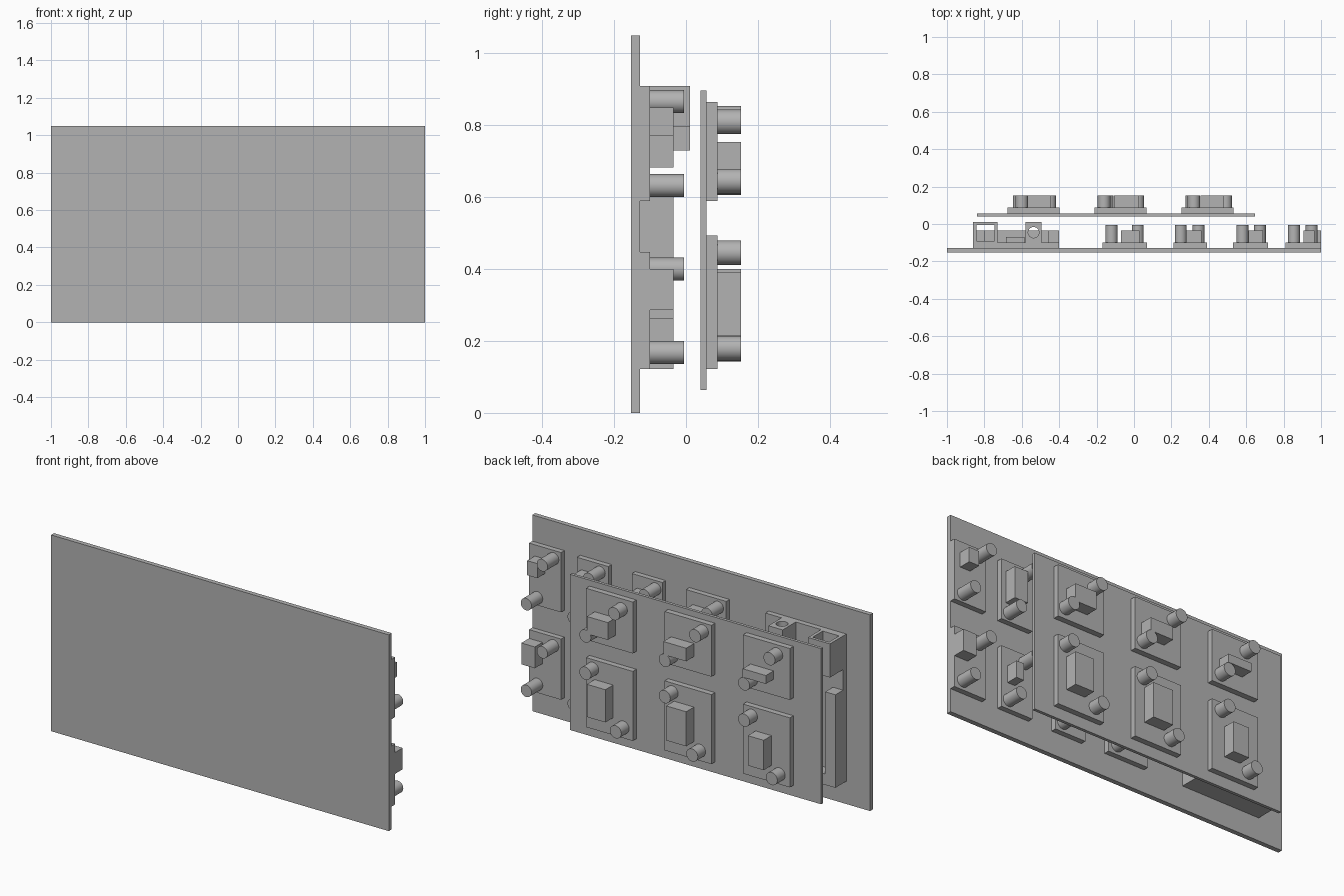
import bpy
import math

if "Cube" in bpy.data.objects:
    bpy.data.objects.remove(bpy.data.objects["Cube"], do_unlink=True)

grey = bpy.data.materials.new("plain_grey")
grey.use_nodes = True
grey.diffuse_color = (0.45, 0.45, 0.45, 1)
grey.node_tree.nodes["Principled BSDF"].inputs["Base Color"].default_value = grey.diffuse_color


def box(name, x, y, z):
    """Block between the given (low, high) limits on each axis."""
    bpy.ops.mesh.primitive_cube_add(size=1, location=[(a + b) / 2 for a, b in (x, y, z)])
    ob = bpy.context.object
    ob.name = name
    ob.scale = [b - a for a, b in (x, y, z)]
    bpy.ops.object.transform_apply(location=False, rotation=False, scale=True)
    ob.data.materials.append(grey)
    return ob


def peg(name, x, z, y, radius):
    """Round peg pointing backwards."""
    bpy.ops.mesh.primitive_cylinder_add(vertices=40, radius=radius, depth=y[1] - y[0],
                                        location=(x, sum(y) / 2, z),
                                        rotation=(math.pi / 2, 0, 0))
    ob = bpy.context.object
    ob.name = name
    ob.data.materials.append(grey)
    bpy.ops.object.shade_smooth_by_angle(angle=math.radians(30))


def cut(target, cutter):
    """Subtract the cutter, then discard it."""
    mod = target.modifiers.new("hole", 'BOOLEAN')
    mod.operation = 'DIFFERENCE'
    mod.solver = 'EXACT'
    mod.object = cutter
    bpy.context.view_layer.objects.active = target
    bpy.ops.object.modifier_apply(modifier=mod.name)
    bpy.data.objects.remove(cutter, do_unlink=True)


# Two upright plates
FRONT, PAD, LOW, HIGH = -0.128, -0.10, -0.035, -0.005
BACK, BACK_PAD, BACK_TOP = 0.057, 0.087, 0.153
box("main_plate", (-1, 1), (-0.153, FRONT), (0, 1.05))
box("rear_plate", (-0.84, 0.647), (0.041, BACK), (0.064, 0.897))

# Main plate modules: pad limits, peg positions, upper and lower block (x, z)
columns = [
    ((0.81, 1.0), (0.855, 0.95), ((0.905, 0.965), (0.772, 0.85)), ((0.92, 1.0), (0.286, 0.40))),
    ((0.53, 0.716), (0.58, 0.673), ((0.61, 0.69), (0.683, 0.85)), ((0.635, 0.68), (0.261, 0.35))),
    ((0.21, 0.39), (0.25, 0.345), ((0.28, 0.36), (0.69, 0.84)), ((0.28, 0.36), (0.27, 0.38))),
    ((-0.168, 0.07), (-0.12, 0.02), ((-0.07, 0.03), (0.69, 0.84)), ((-0.07, 0.03), (0.27, 0.38))),
]
rows = [("upper", (0.59, 0.91), (0.866, 0.632)), ("lower", (0.122, 0.447), (0.40, 0.168))]
for n, (pad_x, peg_x, *blocks) in enumerate(columns, 1):
    for (row, pad_z, peg_z), (bx, bz) in zip(rows, blocks):
        tag = f"{row}_{n}"
        box("pad_" + tag, pad_x, (FRONT, PAD), pad_z)
        box("block_" + tag, bx, (PAD, LOW), bz)
        for x, z in zip(peg_x, peg_z):
            peg("peg_" + tag, x, z, (PAD, HIGH), 0.032)

# Rear plate modules: pad left edge, block and peg places for both rows
rear = [
    (0.254, ((0.356, 0.48), (0.66, 0.753)), ((0.37, 0.48), (0.215, 0.39)),
     ((0.32, 0.81), (0.49, 0.645)), ((0.49, 0.446), (0.31, 0.18))),
    (-0.211, ((-0.108, 0.027), (0.67, 0.74)), ((-0.108, 0.01), (0.215, 0.40)),
     ((-0.16, 0.82), (0.02, 0.64)), ((0.02, 0.446), (-0.143, 0.177))),
    (-0.676, ((-0.58, -0.443), (0.675, 0.72)), ((-0.567, -0.473), (0.21, 0.37)),
     ((-0.60, 0.815), (-0.45, 0.64)), ((-0.45, 0.446), (-0.614, 0.177))),
]
for n, (x0, top_block, low_block, top_pegs, low_pegs) in enumerate(rear, 1):
    for row, pad_z, (bx, bz), pegs in (("upper", (0.59, 0.865), top_block, top_pegs),
                                       ("lower", (0.122, 0.494), low_block, low_pegs)):
        tag = f"{row}_{n}"
        box("rear_pad_" + tag, (x0, x0 + 0.277), (BACK, BACK_PAD), pad_z)
        box("rear_block_" + tag, bx, (BACK_PAD, BACK_TOP), bz)
        for x, z in pegs:
            peg("rear_peg_" + tag, x, z, (BACK_PAD, BACK_TOP), 0.034)

# Holder: base, open-topped tray walls and a small inner ledge
box("holder_base", (-0.86, -0.40), (FRONT, PAD), (0.122, 0.91))
box("holder_right_wall", (-0.86, -0.80), (PAD, LOW), (0.18, 0.62))
box("holder_left_wall", (-0.46, -0.40), (PAD, LOW), (0.18, 0.62))
box("holder_bottom_wall", (-0.86, -0.40), (PAD, LOW), (0.122, 0.18))
box("holder_ledge", (-0.685, -0.585), (PAD, -0.07), (0.18, 0.24))

# Sockets open to the top
square = box("square_socket", (-0.86, -0.73), (PAD, 0.011), (0.73, 0.91))
cut(square, box("square_cutter", (-0.843, -0.747), (-0.09, -0.005), (0.70, 0.95)))
round_socket = box("round_socket", (-0.58, -0.495), (PAD, 0.011), (0.795, 0.91))
bpy.ops.mesh.primitive_cylinder_add(vertices=32, radius=0.029, depth=0.3,
                                    location=(-0.537, -0.045, 0.85))
cut(round_socket, bpy.context.object)
